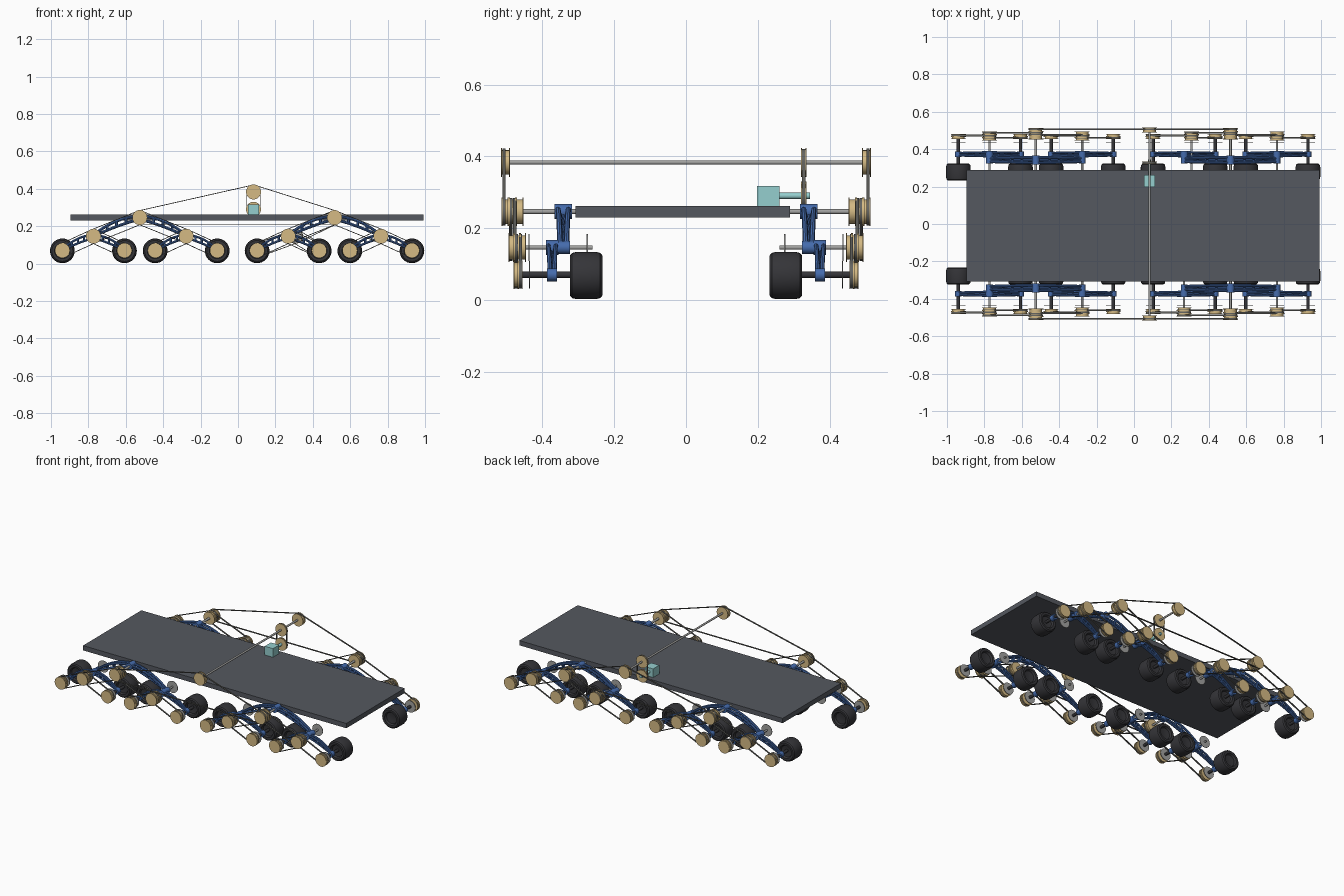
import bpy, bmesh, math
from mathutils import Vector
from mathutils.geometry import convex_hull_2d

if "Cube" in bpy.data.objects:
    bpy.data.objects.remove(bpy.data.objects["Cube"])


def material(name, r, g, b):
    m = bpy.data.materials.new(name)
    m.diffuse_color = (r, g, b, 1)
    m.use_nodes = True
    m.node_tree.nodes["Principled BSDF"].inputs["Base Color"].default_value = m.diffuse_color
    return m


GOLD = material("gold", 0.66, 0.49, 0.23)
BLUE = material("blue", 0.06, 0.15, 0.42)
RUBBER = material("rubber", 0.035, 0.035, 0.04)
DECK = material("deck", 0.09, 0.098, 0.115)
TEAL = material("teal", 0.30, 0.62, 0.62)
BELT = material("belt", 0.13, 0.13, 0.12)
STEEL = material("steel", 0.36, 0.36, 0.35)


def add_mesh(name, mesh, mat, smooth=True):
    mesh.materials.append(mat)
    if smooth:
        mesh.shade_smooth()
        mesh.set_sharp_from_angle(angle=math.radians(35))
    ob = bpy.data.objects.new(name, mesh)
    bpy.context.collection.objects.link(ob)
    return ob


def from_bmesh(name, bm, mat, smooth=True):
    bmesh.ops.recalc_face_normals(bm, faces=bm.faces)
    me = bpy.data.meshes.new(name)
    bm.to_mesh(me)
    bm.free()
    return add_mesh(name, me, mat, smooth)


def lathe(name, profile, x, z, s, mat, n=28):
    """Spin (radius, y) points round a y-parallel axis at x, z; s mirrors y."""
    bm = bmesh.new()
    rings = [[bm.verts.new((x + r * math.cos(2 * math.pi * i / n), s * y,
                            z + r * math.sin(2 * math.pi * i / n))) for i in range(n)]
             for r, y in profile]
    for a, b in zip(rings, rings[1:]):
        for i in range(n):
            j = (i + 1) % n
            bm.faces.new((a[i], a[j], b[j], b[i]))
    bm.faces.new(rings[0])
    bm.faces.new(rings[-1])
    return from_bmesh(name, bm, mat)


def rod(name, x, z, y0, y1, r, s, mat, n=20):
    return lathe(name, [(r, y0), (r, y1)], x, z, s, mat, n)


def pulley(name, x, z, y0, y1, grooves, s, r=0.04):
    w = (y1 - y0) / grooves
    f = min(0.003, w * 0.2)
    prof = []
    for g in range(grooves):
        a, b = y0 + g * w, y0 + (g + 1) * w
        prof += [(r, a), (r, a + f), (r - 0.006, a + f), (r - 0.006, b - f), (r, b - f), (r, b)]
    return lathe(name, prof, x, z, s, GOLD)


def belt(name, centres, y, s, r=0.038, t=0.004, w=0.009):
    """Thin band wrapped round equal pulleys, following their convex hull."""
    n = 32
    dirs = [Vector((math.cos(2 * math.pi * i / n), math.sin(2 * math.pi * i / n))) for i in range(n)]
    outer = [Vector(c) + d * r for c in centres for d in dirs]
    inner = [Vector(c) + d * (r - t) for c in centres for d in dirs]
    idx = convex_hull_2d(outer)
    bm = bmesh.new()
    loops = [[bm.verts.new((pts[i].x, s * yy, pts[i].y)) for i in idx]
             for pts, yy in ((outer, y - w / 2), (outer, y + w / 2), (inner, y + w / 2), (inner, y - w / 2))]
    for k in range(4):
        a, b = loops[k], loops[(k + 1) % 4]
        for i in range(len(idx)):
            j = (i + 1) % len(idx)
            bm.faces.new((a[i], a[j], b[j], b[i]))
    return from_bmesh(name, bm, BELT)


def box(name, lo, hi, mat):
    bm = bmesh.new()
    bmesh.ops.create_cube(bm, size=1)
    for v in bm.verts:
        v.co = [(l + h) / 2 + c * (h - l) for l, h, c in zip(lo, hi, v.co)]
    return from_bmesh(name, bm, mat, False)


def tubes(name, paths, r, mat):
    cu = bpy.data.curves.new(name, "CURVE")
    cu.dimensions = "3D"
    cu.bevel_depth = r
    cu.bevel_resolution = 2
    cu.use_fill_caps = True
    for path in paths:
        sp = cu.splines.new("POLY")
        sp.points.add(len(path) - 1)
        for p, co in zip(sp.points, path):
            p.co = (*co, 1)
    tmp = bpy.data.objects.new(name, cu)
    me = bpy.data.meshes.new_from_object(tmp)
    bpy.data.objects.remove(tmp)
    return add_mesh(name, me, mat)


def rocker(name, x, z, y, dx, drop, s, r, half):
    """Arched truss: two upper rails, one lower rail and ribs on each side of the hub."""
    paths = []
    for d in (-1, 1):
        top = lambda t, o: (x + d * dx * t, s * (y + o * (1 - 0.4 * t)), z + 0.006 - drop * t ** 2.0)
        low = lambda t: (x + d * dx * t, s * y, z - 0.012 * (1 - t) - drop * t ** 1.25)
        ts = [i / 10 for i in range(11)]
        paths += [[top(t, half) for t in ts], [top(t, -half) for t in ts], [low(t) for t in ts]]
        for t in (0.3, 0.5, 0.7):
            paths += [[top(t, half), low(t), top(t, -half)]]
        rod(name + "_end_hub", x + d * dx, z - drop, y - half * 1.3, y + half * 1.3, 0.018, s, BLUE)
    tubes(name, paths, r, BLUE)
    rod(name + "_hub", x, z, y - half * 1.6, y + half * 1.6, 0.021, s, BLUE)


# tyre: rounded barrel with dished sides
TYRE = [(0.012, 0.250), (0.036, 0.246), (0.042, 0.234), (0.056, 0.233), (0.063, 0.239), (0.066, 0.252),
        (0.066, 0.304), (0.063, 0.317), (0.056, 0.323), (0.042, 0.322), (0.036, 0.310), (0.012, 0.306)]
ZT, ZM, ZW = 0.246, 0.146, 0.068
TOPX, TOPZ = 0.083, 0.383
MAINS = (-0.525, 0.516)

for s, side in ((-1, "front"), (1, "back")):
    # end pulley of the cross shaft and the long drive belt
    pulley(side + "_top_pulley", TOPX, TOPZ, 0.49, 0.516, 1, s)
    belt(side + "_drive_belt", [(TOPX, TOPZ)] + [(m, ZT) for m in MAINS], 0.507, s, r=0.0385)
    for mx in MAINS:
        # main axle, pulley and rocker
        rod(side + "_main_axle", mx, ZT, 0.28, 0.46, 0.007, s, STEEL)
        pulley(side + "_main_pulley", mx, ZT, 0.453, 0.514, 3, s)
        rocker(side + "_main_rocker", mx, ZT, 0.342, 0.248, ZT - ZM, s, 0.0075, 0.015)
        for d in (-1, 1):
            bx = mx + d * 0.248
            ax = bx + (0.04 if s > 0 and mx > 0 and d < 0 else 0)
            # bogie axle, pulley, keeper discs and rocker
            rod(side + "_bogie_axle", ax, ZM, 0.26, 0.45, 0.006, s, STEEL)
            pulley(side + "_bogie_pulley", ax, ZM, 0.446, 0.495, 3, s)
            for y in (0.275, 0.437):
                rod(side + "_bogie_disc", ax, ZM, y - 0.0015, y + 0.0015, 0.038, s, STEEL)
            belt(side + "_main_belt", [(mx, ZT), (ax, ZM)], 0.488 if d < 0 else 0.477, s)
            rocker(side + "_bogie_rocker", bx, ZM, 0.373, 0.166, ZM - ZW - 0.002, s, 0.006, 0.011)
            for e in (-1, 1):
                wx = bx + e * 0.166
                # wheel, axle, pulley and belt
                lathe(side + "_wheel", TYRE, wx, ZW, s, RUBBER, 32)
                rod(side + "_wheel_axle", wx, ZW + 0.002, 0.30, 0.46, 0.009, s, RUBBER)
                pulley(side + "_wheel_pulley", wx, ZW + 0.002, 0.455, 0.48, 2, s)
                rod(side + "_wheel_disc", wx, ZW + 0.002, 0.4345, 0.4375, 0.038, s, STEEL)
                belt(side + "_wheel_belt", [(ax, ZM), (wx, ZW + 0.002)], 0.473 if e < 0 else 0.461, s)

# deck plate
box("deck", (-0.896, -0.308, 0.23), (0.993, 0.29, 0.261), DECK)

# cross shaft, motor and motor drive
rod("cross_shaft", TOPX, TOPZ, -0.5, 0.5, 0.006, 1, STEEL)
box("motor", (0.053, 0.198, 0.261), (0.112, 0.261, 0.317), TEAL)
rod("motor_shaft", TOPX, 0.29, 0.25, 0.345, 0.009, 1, TEAL)
pulley("motor_pulley", TOPX, 0.29, 0.321, 0.335, 1, 1)
pulley("shaft_pulley", TOPX, TOPZ, 0.321, 0.335, 1, 1)
belt("motor_belt", [(TOPX, 0.29), (TOPX, TOPZ)], 0.328, 1)
